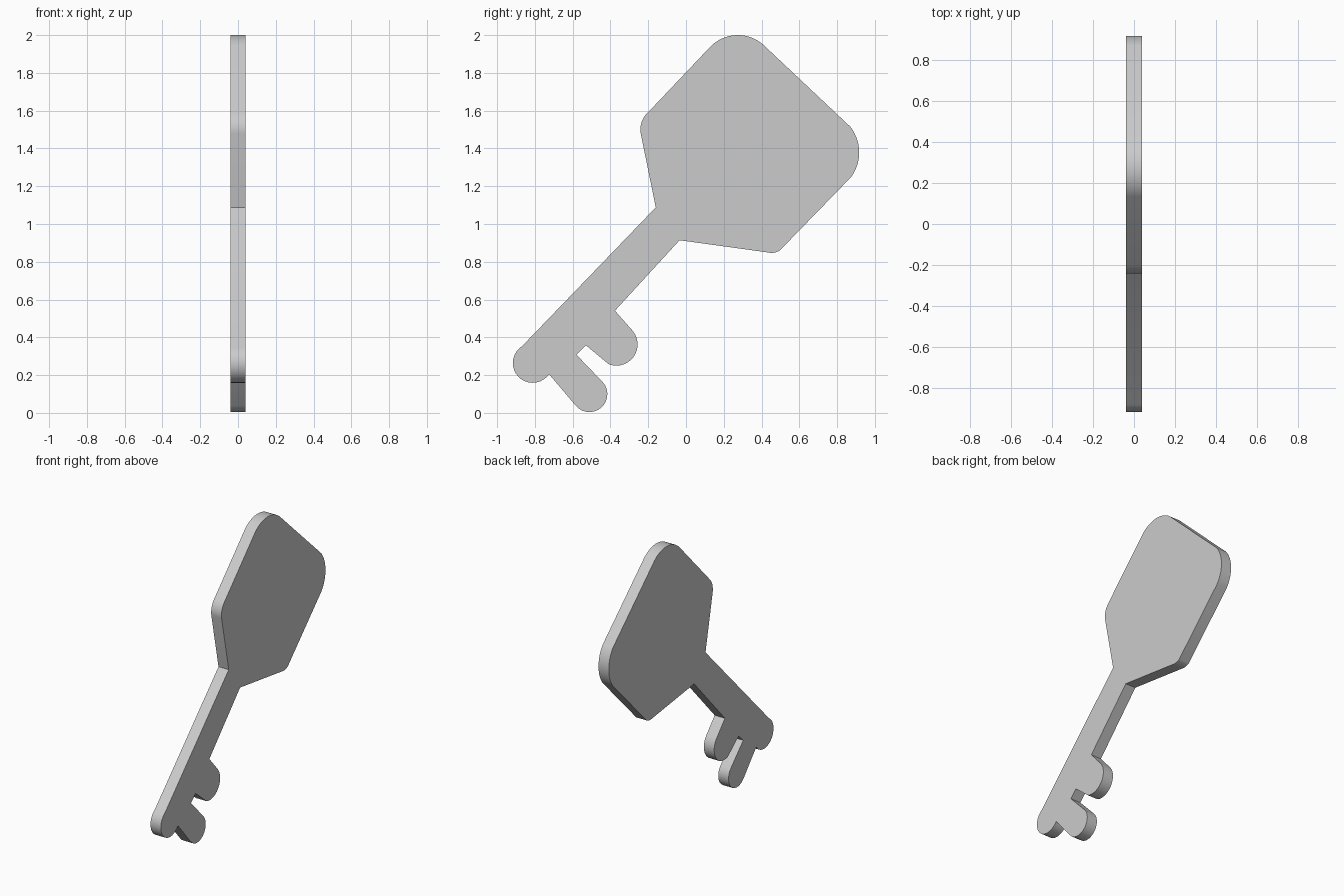
import bpy, bmesh, math
from mathutils import Vector

if "Cube" in bpy.data.objects:
    bpy.data.objects.remove(bpy.data.objects["Cube"])

HALF = 0.04  # half thickness along x


def arc(a, b, c, n=14):
    """Points on the circular arc from a through b to c."""
    (ax, ay), (bx, by), (cx, cy) = a, b, c
    d = 2 * (ax * (by - cy) + bx * (cy - ay) + cx * (ay - by))
    sa, sb, sc = ax * ax + ay * ay, bx * bx + by * by, cx * cx + cy * cy
    ux = (sa * (by - cy) + sb * (cy - ay) + sc * (ay - by)) / d
    uy = (sa * (cx - bx) + sb * (ax - cx) + sc * (bx - ax)) / d
    r = math.hypot(ax - ux, ay - uy)
    t0, tb, t1 = (math.atan2(p[1] - uy, p[0] - ux) for p in (a, b, c))
    sweep = (t1 - t0) % math.tau
    if (tb - t0) % math.tau > sweep:
        sweep -= math.tau
    return [(ux + r * math.cos(t0 + sweep * i / n),
             uy + r * math.sin(t0 + sweep * i / n)) for i in range(n + 1)]


# Bow: rounded corners of the handle plate (y, z)
outline = arc((-0.24, 1.48), (-0.235, 1.54), (-0.20, 1.592), 8)
outline += arc((0.135, 1.945), (0.27, 2.0), (0.405, 1.953))
outline += arc((0.87, 1.515), (0.917, 1.38), (0.873, 1.247))
outline += arc((0.497, 0.86), (0.47, 0.849), (0.43, 0.85), 6)
# Lower edge of the shaft
outline += [(-0.034, 0.914), (-0.376, 0.541)]
# Upper tooth and the notch
outline += arc((-0.28, 0.432), (-0.29, 0.282), (-0.41, 0.258))
outline += [(-0.53, 0.358), (-0.58, 0.308)]
# Lower tooth
outline += arc((-0.44, 0.162), (-0.443, 0.033), (-0.583, 0.037))
# Rounded tip, then the upper edge of the shaft
outline += arc((-0.725, 0.205), (-0.888, 0.192), (-0.868, 0.353), 18)
outline += [(-0.16, 1.088)]

# Extrude the outline into a flat plate
bm = bmesh.new()
face = bm.faces.new([bm.verts.new((-HALF, y, z)) for y, z in outline])
ext = bmesh.ops.extrude_face_region(bm, geom=[face], use_keep_orig=True)
bmesh.ops.translate(bm, vec=Vector((2 * HALF, 0, 0)),
                    verts=[g for g in ext["geom"] if isinstance(g, bmesh.types.BMVert)])
bmesh.ops.recalc_face_normals(bm, faces=bm.faces)
mesh = bpy.data.meshes.new("key")
bm.to_mesh(mesh)
bm.free()
key = bpy.data.objects.new("key", mesh)
bpy.context.collection.objects.link(key)

# Smooth the rounded rims, keep the plate edges sharp
bpy.context.view_layer.objects.active = key
key.select_set(True)
bpy.ops.object.shade_smooth_by_angle(angle=math.radians(30))
